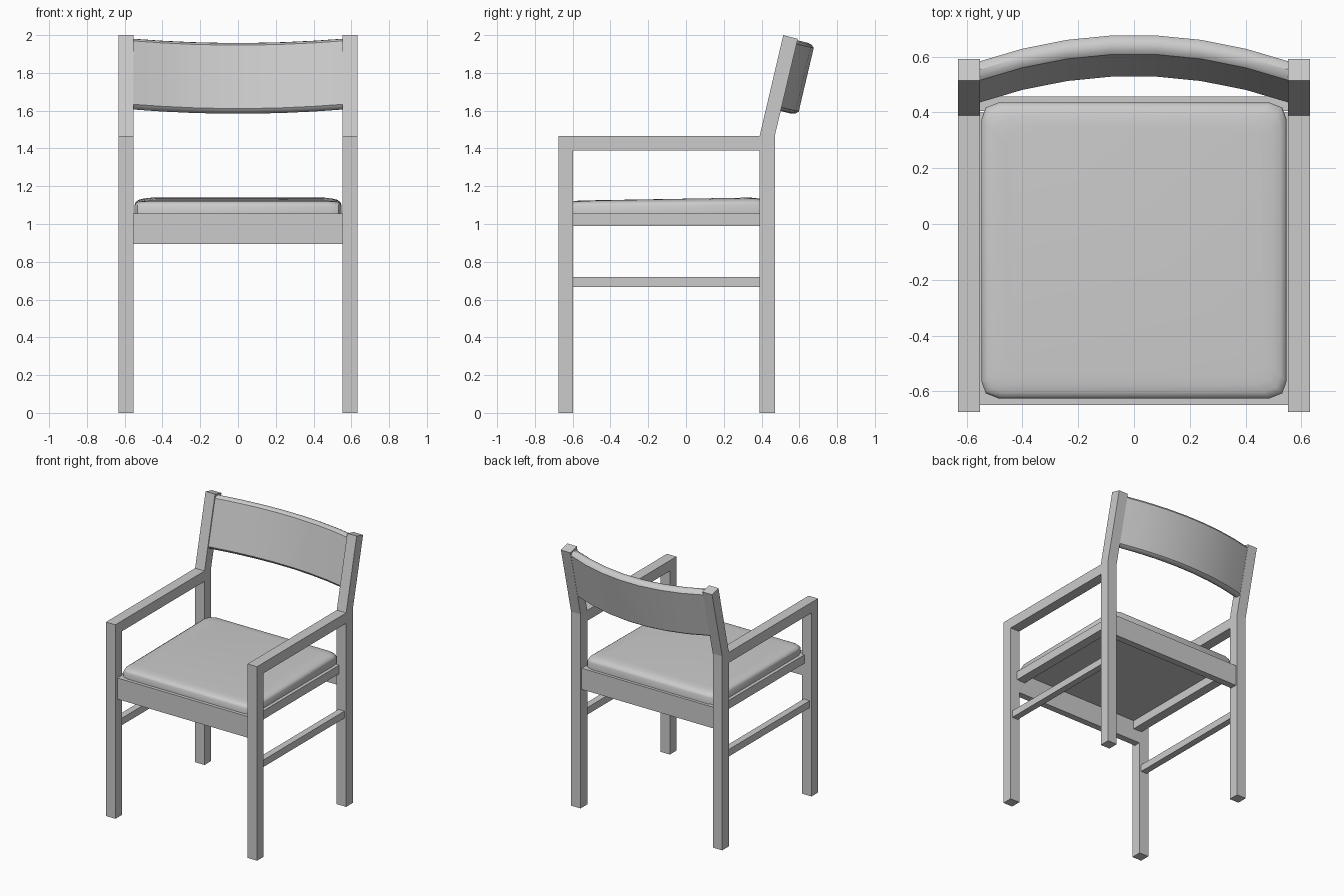
import bpy, bmesh, math
from mathutils import Vector

old = bpy.data.objects.get("Cube")
if old:
    bpy.data.objects.remove(old, do_unlink=True)

GREY = (0.6, 0.6, 0.6, 1.0)
grey = bpy.data.materials.new("plain grey")
grey.use_nodes = True
grey.diffuse_color = GREY
grey.node_tree.nodes["Principled BSDF"].inputs["Base Color"].default_value = GREY


def loft(name, rings, smooth=False):
    """Skin a row of equal closed rings and cap both ends."""
    bm = bmesh.new()
    rows = [[bm.verts.new(p) for p in ring] for ring in rings]
    n = len(rows[0])
    for a, b in zip(rows, rows[1:]):
        for i in range(n):
            j = (i + 1) % n
            bm.faces.new((a[i], a[j], b[j], b[i]))
    bm.faces.new(rows[0])
    bm.faces.new(rows[-1])
    bmesh.ops.recalc_face_normals(bm, faces=bm.faces)
    mesh = bpy.data.meshes.new(name)
    bm.to_mesh(mesh)
    bm.free()
    mesh.materials.append(grey)
    obj = bpy.data.objects.new(name, mesh)
    bpy.context.collection.objects.link(obj)
    if smooth:
        bpy.ops.object.select_all(action='DESELECT')
        obj.select_set(True)
        bpy.context.view_layer.objects.active = obj
        bpy.ops.object.shade_smooth_by_angle(angle=math.radians(35))
    return obj


def prism(name, profile, x0, x1):
    """Extrude a (y, z) outline from x0 to x1."""
    return loft(name, [[(x, y, z) for y, z in profile] for x in (x0, x1)])


def bar(name, x0, x1, y0, y1, z0, z1):
    return prism(name, [(y0, z0), (y1, z0), (y1, z1), (y0, z1)], x0, x1)


# Side frames: legs, armrests, seat side rails and stretchers
IN, OUT, ARM = 0.553, 0.632, 1.467
rear_outline = [(0.39, 0), (0.47, 0), (0.47, ARM), (0.592, 1.98), (0.515, 2.0), (0.39, ARM)]
for side, s in (("left", 1), ("right", -1)):
    bar(f"{side}_front_leg", s * IN, s * OUT, -0.675, -0.597, 0, 1.388)
    bar(f"{side}_armrest", s * IN, s * OUT, -0.675, 0.39, 1.388, ARM)
    prism(f"{side}_rear_leg", rear_outline, s * IN, s * OUT)
    bar(f"{side}_seat_rail", s * 0.5, s * 0.572, -0.6, 0.4, 0.99, 1.055)
    bar(f"{side}_stretcher", s * 0.567, s * 0.617, -0.6, 0.395, 0.667, 0.72)

# Front and back seat rails
bar("front_seat_rail", -0.56, 0.56, -0.65, -0.6, 0.895, 1.055)
bar("back_seat_rail", -0.56, 0.56, 0.405, 0.457, 0.895, 1.055)


# Cushion: stacked rings with softened corners, rising slightly to the back
def cushion_ring(inset, z, rise):
    hx, hy = 0.547 - inset, 0.53 - inset
    quarter = [(hx, hy - 0.06), (hx - 0.015, hy - 0.018), (hx - 0.06, hy)]
    pts = []
    for sx, sy in ((1, 1), (-1, 1), (-1, -1), (1, -1)):
        part = quarter if sx == sy else quarter[::-1]
        pts += [(sx * x, sy * y - 0.095, z + rise * sy) for x, y in part]
    return pts


loft("seat_cushion", [cushion_ring(*r) for r in (
    (0, 1.055, 0), (0, 1.1, 0.003), (0.006, 1.113, 0.004),
    (0.022, 1.123, 0.005), (0.05, 1.129, 0.006), (0.085, 1.132, 0.007))], smooth=True)

# Backrest: crowned section swept along a shallow curve, leaning with the legs
lean = math.radians(13.3)
back_dir = Vector((0, math.cos(lean), -math.sin(lean)))
up_dir = Vector((0, math.sin(lean), math.cos(lean)))
top = [(0, 0), (0.012, 0.013), (0.035, 0.02), (0.058, 0.013), (0.07, 0)]
section = top + [(d, -0.345 - h) for d, h in reversed(top)]
rings = []
for x in (-0.556, -0.4, -0.24, -0.08, 0.08, 0.24, 0.4, 0.556):
    origin = Vector((x, 0.61, 1.947)) - back_dir * 0.098 * (x / 0.556) ** 2
    rings.append([origin + back_dir * d + up_dir * h for d, h in section])
loft("backrest", rings, smooth=True)
